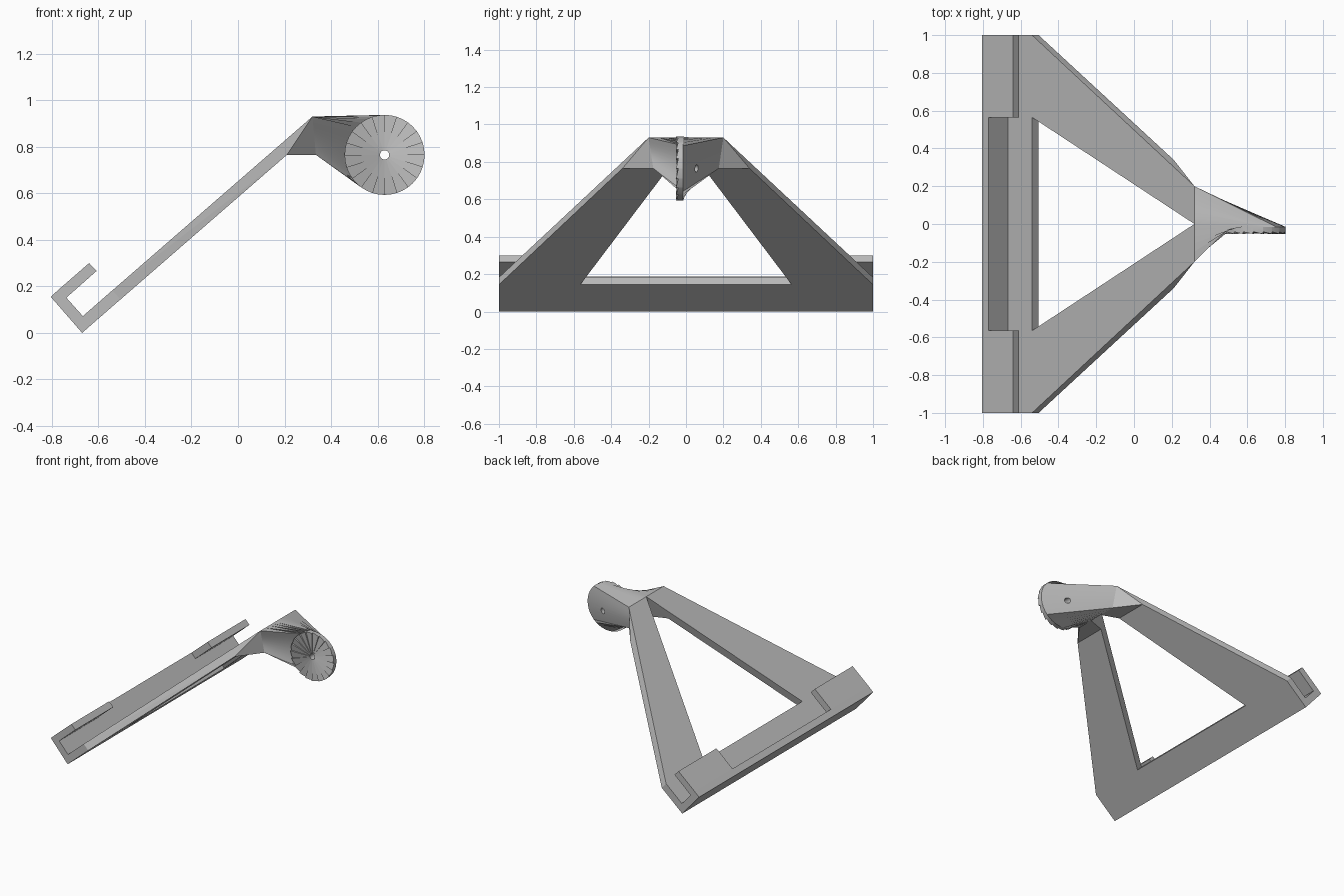
import bpy, bmesh, math
from mathutils import Vector

cube = bpy.data.objects.get("Cube")
if cube:
    bpy.data.objects.remove(cube, do_unlink=True)

GREY = (0.5, 0.5, 0.5, 1)
grey = bpy.data.materials.new("plain_grey")
grey.diffuse_color = GREY
grey.use_nodes = True
grey.node_tree.nodes["Principled BSDF"].inputs["Base Color"].default_value = GREY

SLOPE = 0.869          # rise of the tilted frame plate


def top(x, y):
    """Point on the upper face of the tilted plate."""
    return Vector((x, y, 0.93 - (0.32 - x) * SLOPE))


def under(x, y):
    """Point on the lower face of the tilted plate."""
    return Vector((x, y, 0.765 - (0.21 - x) * SLOPE))


def finish(bm, name):
    bmesh.ops.recalc_face_normals(bm, faces=bm.faces)
    mesh = bpy.data.meshes.new(name)
    bm.to_mesh(mesh)
    bm.free()
    mesh.materials.append(grey)
    obj = bpy.data.objects.new(name, mesh)
    bpy.context.collection.objects.link(obj)
    return obj


def hull(name, points):
    bm = bmesh.new()
    for p in points:
        bm.verts.new(p)
    bmesh.ops.convex_hull(bm, input=bm.verts)
    bmesh.ops.dissolve_limit(bm, angle_limit=0.01, verts=bm.verts, edges=bm.edges)
    return finish(bm, name)


def extrude(name, profile, y0, y1):
    bm = bmesh.new()
    face = bm.faces.new([bm.verts.new((x, y0, z)) for x, z in profile])
    moved = bmesh.ops.extrude_face_region(bm, geom=[face])["geom"]
    bmesh.ops.translate(bm, vec=(0, y1 - y0, 0),
                        verts=[v for v in moved if isinstance(v, bmesh.types.BMVert)])
    # the extruded region leaves its start face behind as the end cap
    if face.is_valid and len(bm.faces) < len(profile) + 2:
        bm.faces.new([v for v in bm.verts if abs(v.co.y - y0) < 1e-5])
    return finish(bm, name)


# Bottom rail with upright back wall
extrude("bottom_rail", [(-0.67, 0), (-0.505, 0.144), (-0.54, 0.183), (-0.667, 0.072),
                        (-0.77, 0.187), (-0.805, 0.155)], -1, 1)

# Mirrored parts: hook lips, tilted legs and the gussets below the neck
for side, s in (("left", 1), ("right", -1)):
    lip = [(-0.77, 0.187), (-0.64, 0.3), (-0.608, 0.266), (-0.737, 0.152), (-0.805, 0.155)]
    hull(side + "_hook_lip", [(x, s * y, z) for x, z in lip for y in (0.565, 1)])

    hull(side + "_leg",
         [top(x, s * y) for x, y in ((-0.54, 1), (0.32, 0.2), (0.32, 0), (-0.54, 0.565))] +
         [under(x, s * y) for x, y in ((-0.505, 1), (0.21, 0.34), (0.21, 0.095), (-0.505, 0.565))])

    hull(side + "_gusset",
         [top(0.32, s * 0.2), top(0.32, 0)] +
         [(x, s * y, 0.765) for x, y in ((0.21, 0.34), (0.21, 0.095), (0.335, 0.175), (0.335, 0.05))])

# Neck lofted from a rectangle into a toothed disc
TEETH, STEPS = 20, 2
CENTRE, RADIUS = Vector((0.63, 0, 0.765)), 0.172
bm = bmesh.new()
front, back, root = [], [], []
for tooth in range(TEETH):
    for j in range(STEPS + 1):
        a = math.tau * (tooth * STEPS + j) / (TEETH * STEPS)
        c, s = math.cos(a), math.sin(a)
        rim = CENTRE + Vector((c, 0, s)) * RADIUS
        front.append(bm.verts.new((rim.x, -0.053 + 0.012 * j / STEPS, rim.z)))
        back.append(bm.verts.new((rim.x, -0.015, rim.z)))
        k = 1 / max(abs(c), abs(s))
        h = (s * k + 1) / 2
        half = 0.175 + 0.025 * h
        root.append(bm.verts.new((0.335 - 0.015 * h, c * k * half, 0.765 + 0.165 * h)))
hub = bm.verts.new((CENTRE.x, -0.047, CENTRE.z))
count = len(front)
for i in range(count):
    n = (i + 1) % count
    bm.faces.new((hub, front[i], front[n]))
    bm.faces.new((front[i], back[i], back[n], front[n]))
    bm.faces.new((back[i], root[i], root[n], back[n]))
bmesh.ops.remove_doubles(bm, verts=bm.verts, dist=1e-5)
bmesh.ops.holes_fill(bm, edges=[e for e in bm.edges if e.is_boundary], sides=0)
neck = finish(bm, "neck_with_toothed_disc")

# Bolt hole through the disc
bpy.ops.mesh.primitive_cylinder_add(vertices=24, radius=0.02, depth=1, location=CENTRE,
                                    rotation=(math.pi / 2, 0, 0))
drill = bpy.context.object
drill.name = "bolt_hole_cutter"
drill.hide_render = True
drill.data.materials.append(grey)
cut = neck.modifiers.new("bolt_hole", "BOOLEAN")
cut.operation = "DIFFERENCE"
cut.solver = "EXACT"
cut.object = drill
bpy.ops.object.select_all(action="DESELECT")
bpy.context.view_layer.objects.active = neck
neck.select_set(True)
bpy.ops.object.modifier_apply(modifier=cut.name)
bpy.data.objects.remove(drill, do_unlink=True)
bpy.ops.object.shade_smooth_by_angle(angle=math.radians(20))
